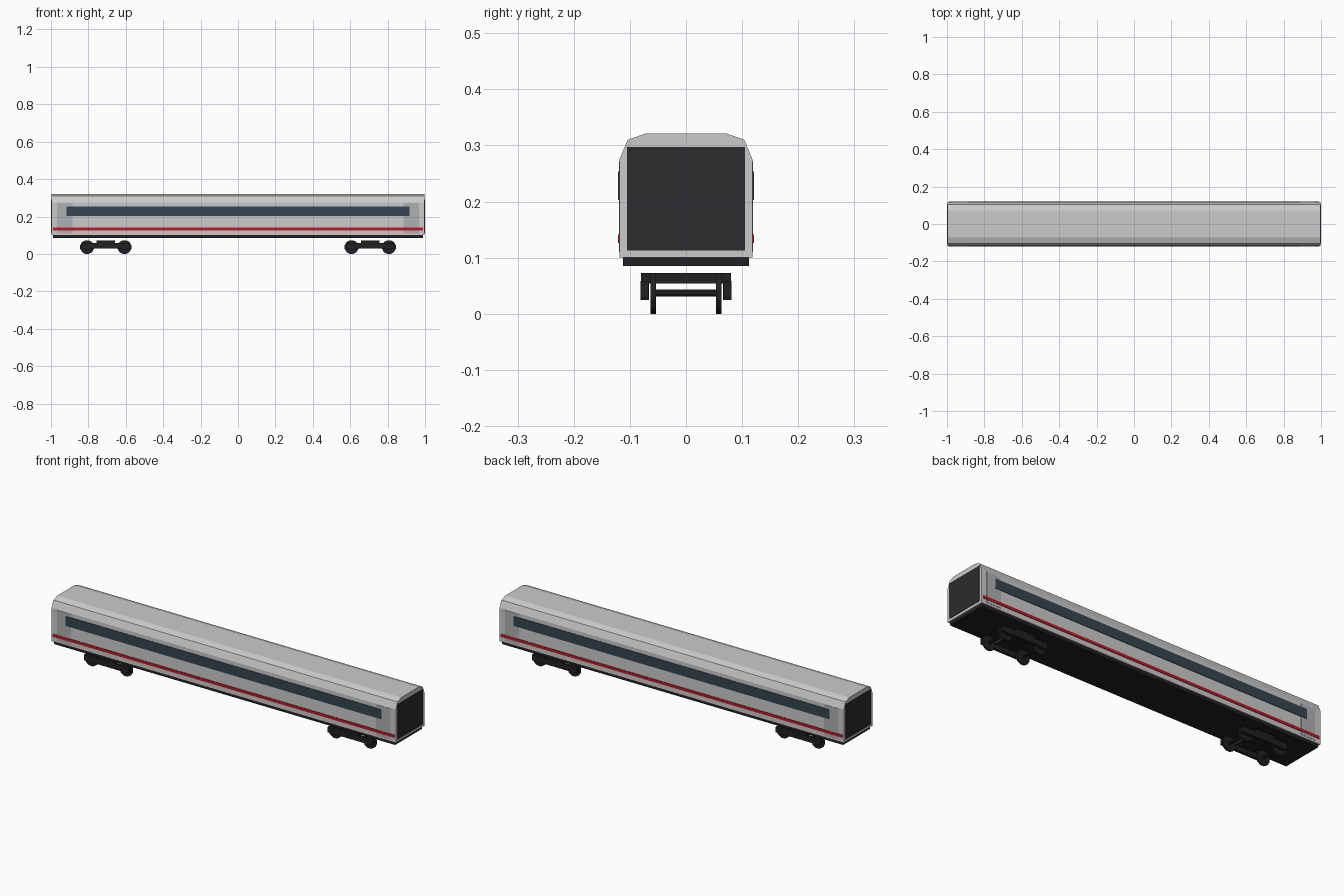
import bpy, bmesh, math

if "Cube" in bpy.data.objects:
    bpy.data.objects.remove(bpy.data.objects["Cube"])


def material(name, rgb):
    m = bpy.data.materials.new(name)
    m.diffuse_color = (*rgb, 1)
    m.use_nodes = True
    m.node_tree.nodes["Principled BSDF"].inputs["Base Color"].default_value = m.diffuse_color
    return m


SILVER = material("silver", (0.62, 0.63, 0.64))
DOOR = material("door_grey", (0.42, 0.44, 0.45))
GLASS = material("dark_glass", (0.035, 0.06, 0.08))
RED = material("red", (0.5, 0.01, 0.02))
BLACK = material("black", (0.015, 0.015, 0.017))
END = material("end_dark", (0.025, 0.025, 0.028))


def finish(name, bm, mat):
    bmesh.ops.recalc_face_normals(bm, faces=bm.faces)
    me = bpy.data.meshes.new(name)
    bm.to_mesh(me)
    bm.free()
    me.materials.append(mat)
    ob = bpy.data.objects.new(name, me)
    bpy.context.collection.objects.link(ob)
    return ob


def box(name, x, y, z, mat):
    """Box from (min, max) ranges on each axis."""
    bm = bmesh.new()
    bmesh.ops.create_cube(bm, size=1)
    for v in bm.verts:
        v.co = [r[0] if c < 0 else r[1] for c, r in zip(v.co, (x, y, z))]
    return finish(name, bm, mat)


def cylinder(name, x, y, z, radius, length, sides, mat):
    """Cylinder lying along y."""
    bm = bmesh.new()
    bmesh.ops.create_cone(bm, cap_ends=True, segments=sides,
                          radius1=radius, radius2=radius, depth=length)
    a = math.pi / sides
    for v in bm.verts:
        px, py, pz = v.co
        v.co = (x + px * math.cos(a) - py * math.sin(a), y + pz,
                z + px * math.sin(a) + py * math.cos(a))
    return finish(name, bm, mat)


# body shell: half cross-section mirrored, then extruded along x
half = [(0.1185, 0.10), (0.1185, 0.275), (0.104, 0.31), (0.073, 0.321)]
profile = half + [(-y, z) for y, z in reversed(half)]
bm = bmesh.new()
face = bm.faces.new([bm.verts.new((-0.998, y, z)) for y, z in profile])
ext = bmesh.ops.extrude_face_region(bm, geom=[face], use_keep_orig=True)
for v in ext["geom"]:
    if isinstance(v, bmesh.types.BMVert):
        v.co.x = 0.998
finish("body_shell", bm, SILVER)

# underframe
box("underframe", (-0.99, 0.99), (-0.112, 0.112), (0.085, 0.10), BLACK)

# window bands and stripes on both sides
for s, side in ((-1, "front"), (1, "back")):
    def skin(depth):
        return tuple(sorted((s * 0.116, s * depth)))
    box(side + "_window_band", (-0.917, 0.917), skin(0.121), (0.203, 0.254), GLASS)
    box(side + "_stripe", (-0.99, 0.99), skin(0.121), (0.126, 0.141), RED)
    for e in (-1, 1):
        box(side + "_door", tuple(sorted((e * 0.885, e * 0.967))), skin(0.1197),
            (0.11, 0.271), DOOR)

# end panels and bogies
for e, end in ((-1, "left"), (1, "right")):
    box(end + "_end_panel", tuple(sorted((e * 0.99, e * 1.0))),
        (-0.105, 0.105), (0.113, 0.297), END)
    cx = e * 0.707
    box(end + "_bolster", (cx - 0.05, cx + 0.05), (-0.08, 0.08), (0.054, 0.073), BLACK)
    for s in (-1, 1):
        box(end + "_side_frame", (cx - 0.13, cx + 0.13),
            tuple(sorted((s * 0.067, s * 0.081))), (0.029, 0.058), BLACK)
    for dx in (-0.1, 0.1):
        cylinder(end + "_axle", cx + dx, 0, 0.037, 0.0065, 0.12, 8, BLACK)
        for s in (-1, 1):
            cylinder(end + "_wheel", cx + dx, s * 0.0585, 0.0365, 0.0378, 0.01, 12, BLACK)
            box(end + "_axle_box", (cx + dx - 0.015, cx + dx + 0.015),
                tuple(sorted((s * 0.066, s * 0.0815))), (0.025, 0.056), BLACK)
